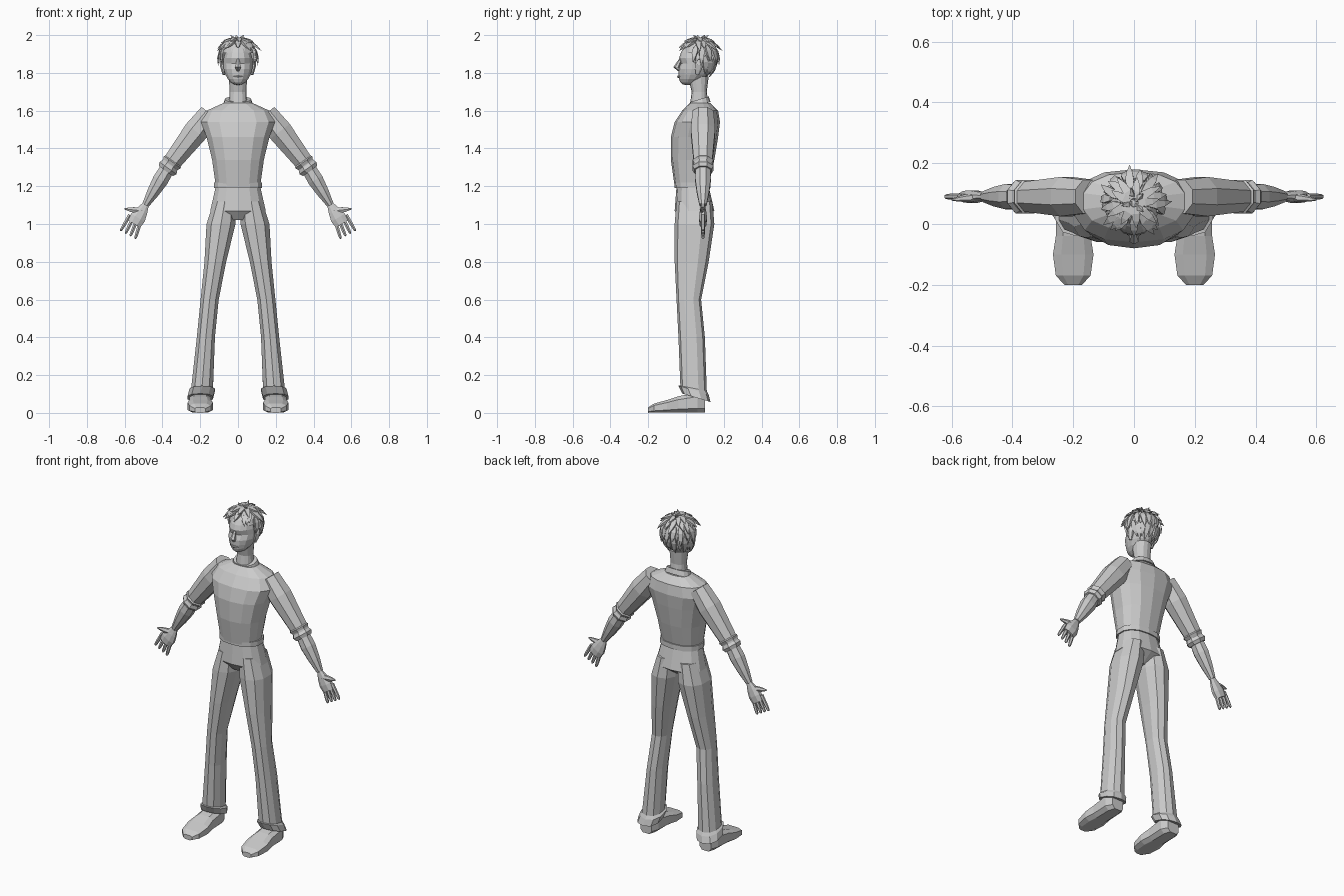
import bpy, bmesh, math
from mathutils import Vector

default_cube = bpy.data.objects.get("Cube")
if default_cube:
    bpy.data.objects.remove(default_cube, do_unlink=True)

TONE = (.6, .6, .6, 1)
grey = bpy.data.materials.new("plain grey")
grey.use_nodes = True
grey.diffuse_color = TONE
grey.node_tree.nodes["Principled BSDF"].inputs["Base Color"].default_value = TONE

DEPTH = Vector((0, 1, 0))
SHOULDER = Vector((.2, .09, 1.52))
ELBOW = Vector((.37, .09, 1.3))
WRIST = Vector((.49, .09, 1.1))
KNUCKLES = Vector((.55, .09, 1))
SKULL = Vector((0, .07, 1.89))


def finish(name, bm, mirrored=False):
    bmesh.ops.recalc_face_normals(bm, faces=bm.faces)
    mesh = bpy.data.meshes.new(name)
    bm.to_mesh(mesh)
    bm.free()
    mesh.materials.append(grey)
    part = bpy.data.objects.new(name, mesh)
    bpy.context.collection.objects.link(part)
    if mirrored:
        part.modifiers.new("mirror", "MIRROR").use_mirror_merge = False


def skin(bm, rings):
    """Bridge equal point rings and cap both ends."""
    loops = [[bm.verts.new(point) for point in ring] for ring in rings]
    for lower, upper in zip(loops, loops[1:]):
        for i in range(len(lower)):
            bm.faces.new((lower[i - 1], lower[i], upper[i], upper[i - 1]))
    bm.faces.new(loops[0])
    bm.faces.new(loops[-1])


def rounded(sides, power):
    """Unit outline between a circle and a box."""
    for i in range(sides):
        angle = math.tau * (i + .5) / sides
        yield [math.copysign(abs(c) ** power, c) for c in (math.cos(angle), math.sin(angle))]


def level(z, centre, half, front, back, tilt=0, sides=14):
    """Horizontal ring; tilt lowers its back edge."""
    middle, reach = (front + back) / 2, (back - front) / 2
    return [Vector((centre + half * u, middle + reach * v, z - tilt * reach * v))
            for u, v in rounded(sides, .85)]


def stack(name, rows, tilt=0):
    """Centred rings given as height, half width, front and back."""
    bm = bmesh.new()
    skin(bm, [level(z, 0, half, front, back, tilt) for z, half, front, back in rows])
    finish(name, bm)


def tube(bm, path, radii, normal=DEPTH, flat=1, sides=8):
    """Tapered tube, flattened along the given normal."""
    rings = []
    for i, (point, radius) in enumerate(zip(path, radii)):
        along = (path[min(i + 1, len(path) - 1)] - path[max(i - 1, 0)]).normalized()
        thick = (normal - along * along.dot(normal)).normalized()
        wide = along.cross(thick)
        rings.append([point + radius * (wide * u + thick * v * flat)
                      for u, v in rounded(sides, 1)])
    skin(bm, rings)


def limb(name, start, end, radii, flat=1):
    """Straight mirrored limb with evenly spaced radii."""
    bm = bmesh.new()
    last = len(radii) - 1
    tube(bm, [start.lerp(end, i / last) for i in range(last + 1)], radii, flat=flat)
    finish(name, bm, True)


# Shirt, rolled hem and collar
stack("shirt", [(1.2, .12, -.06, .12), (1.34, .14, -.08, .15), (1.46, .17, -.08, .17),
                (1.54, .2, -.06, .18), (1.6, .17, -.02, .17), (1.64, .08, .02, .13)])
stack("shirt_hem", [(z, .13, -.06, .13) for z in (1.19, 1.22)])
stack("collar", [(1.63, .08, .02, .13), (1.66, .07, .02, .12)], tilt=-.3)

# Trousers with flared cuffs
stack("trouser_seat", [(1.2, .12, -.05, .12), (1.07, .15, -.06, .15), (1.02, .06, -.02, .08)])
bm = bmesh.new()
skin(bm, [level(z, centre, half, front, back, tilt, sides=10)
          for z, centre, half, front, back, tilt in (
    (1.12, .07, .06, -.05, .14, 0), (1, .09, .08, -.06, .15, 0),
    (.8, .12, .06, -.06, .12, 0), (.6, .15, .05, -.05, .08, 0),
    (.4, .17, .05, -.04, .1, 0), (.13, .19, .06, -.03, .11, .2),
    (.12, .19, .07, -.04, .12, .3), (.08, .2, .07, -.02, .13, .3))])
finish("trouser_leg", bm, True)

# Shoes: upright sections from heel to toe
bm = bmesh.new()
skin(bm, [[Vector((.2 + half * u, y, height * (v + 1) / 2)) for u, v in rounded(8, .6)]
          for y, half, height in ((.1, .04, .1), (.06, .06, .11), (-.04, .06, .09),
                                  (-.1, .07, .07), (-.17, .06, .05), (-.2, .03, .03))])
finish("shoe", bm, True)

# Arms, sleeves and rolled cuffs
limb("sleeve", SHOULDER.lerp(ELBOW, -.3), ELBOW, (.06, .07, .06, .05))
limb("sleeve_cuff", SHOULDER.lerp(ELBOW, .8), ELBOW.lerp(WRIST, .1),
     (.04, .06, .05, .06, .05))
limb("forearm", ELBOW, WRIST, (.04, .045, .035, .02))
limb("palm", WRIST, KNUCKLES, (.02, .035, .045, .04), flat=.5)

# Fingers and thumb
bm = bmesh.new()
for i in range(4):
    root = KNUCKLES + Vector((i - 1.3, 0, (i - 1) * .7)) * .02
    tip = root + Vector((.02 + i * .006, 0, -.065))
    tube(bm, [root.lerp(tip, t) for t in (-.3, .5, .9, 1)], (.011, .01, .008, .003), sides=6)
thumb_root, thumb_tip = WRIST.lerp(KNUCKLES, .3), Vector((.6, .08, 1.08))
tube(bm, [thumb_root.lerp(thumb_tip, t) for t in (0, .5, .8, 1)],
     (.02, .016, .01, .004), flat=.8, sides=6)
finish("fingers", bm, True)

# Neck
stack("neck", [(1.62, .05, .02, .12), (1.7, .045, .03, .11), (1.78, .05, .01, .12)])

# Head: ellipsoid with the chin drawn forward and the eye line set in
bm = bmesh.new()
bmesh.ops.create_uvsphere(bm, u_segments=14, v_segments=12, radius=1)
for vert in bm.verts:
    x, y, z = vert.co
    chin = min(z, 0) ** 2 * .05
    socket = .012 if abs(z) < .1 and y < -.4 else 0
    vert.co = (x * .08, .055 + y * .095 - chin + socket, 1.85 + z * .115)
finish("head", bm)

# Nose, lips and ears
bm = bmesh.new()
tube(bm, [Vector((0, y, z)) for y, z in ((-.03, 1.87), (-.05, 1.83), (-.03, 1.81))],
     (.008, .017, .008), sides=6)
finish("nose", bm)
bm = bmesh.new()
tube(bm, [Vector((x, abs(x) * .3 - .04, 1.78)) for x in (-.025, 0, .025)],
     (.002, .007, .002), sides=6)
finish("lips", bm)
limb("ear", Vector((.075, .06, 1.79)), Vector((.085, .075, 1.87)),
     (.006, .012, .015, .008), flat=1.5)

# Hair: close cap, open over the face
bm = bmesh.new()
bmesh.ops.create_uvsphere(bm, u_segments=14, v_segments=9, radius=.09)
bmesh.ops.translate(bm, verts=bm.verts, vec=SKULL)
face = [vert for vert in bm.verts if vert.co.z < 1.9 and vert.co.y < SKULL.y]
bmesh.ops.delete(bm, geom=face, context="VERTS")
finish("hair_cap", bm)


def lock(bm, turn, start, end, lift, width):
    """Pointed lock following the skull between two elevations."""
    path = []
    for t in (0, .35, .7, 1):
        heading = math.radians(turn + 9 * t * math.sin(turn))
        rise = math.radians(start + (end - start) * t)
        out = Vector((math.cos(rise) * math.sin(heading),
                      -math.cos(rise) * math.cos(heading), math.sin(rise)))
        path.append(SKULL + out * .094 * (1 + lift * t * t))
    tube(bm, path, (width / 2, width, width * .75, .001), path[1] - SKULL, flat=.5, sides=4)


# Rows of locks: crown tufts, flaring middle, hanging sides and nape
bm = bmesh.new()
for count, first, sweep, start, end, lift in (
        (9, 10, 360, 82, 42, .2), (13, 0, 360, 62, 20, .25),
        (11, 80, 220, 35, -18, .15), (9, 108, 162, 0, -55, .25)):
    for i in range(count):
        uneven = i % 2
        lock(bm, first + sweep * i / count, start, end - 8 * uneven, lift + .1 * uneven, .02)
for side in (-1, 1):
    lock(bm, side * 72, 30, -28, .03, .016)
    lock(bm, side * 38, 65, 14, .3, .02)
finish("hair_locks", bm)

# Upright tips on the crown
bm = bmesh.new()
for x, y in ((-.04, .06), (.03, .1), (.03, .04), (-.01, .12)):
    tip = Vector((x, y, 2))
    base = SKULL + Vector((0, 0, .07))
    tube(bm, [base, base.lerp(tip, .6), tip], (.012, .011, .001), sides=4)
finish("hair_tips", bm)
